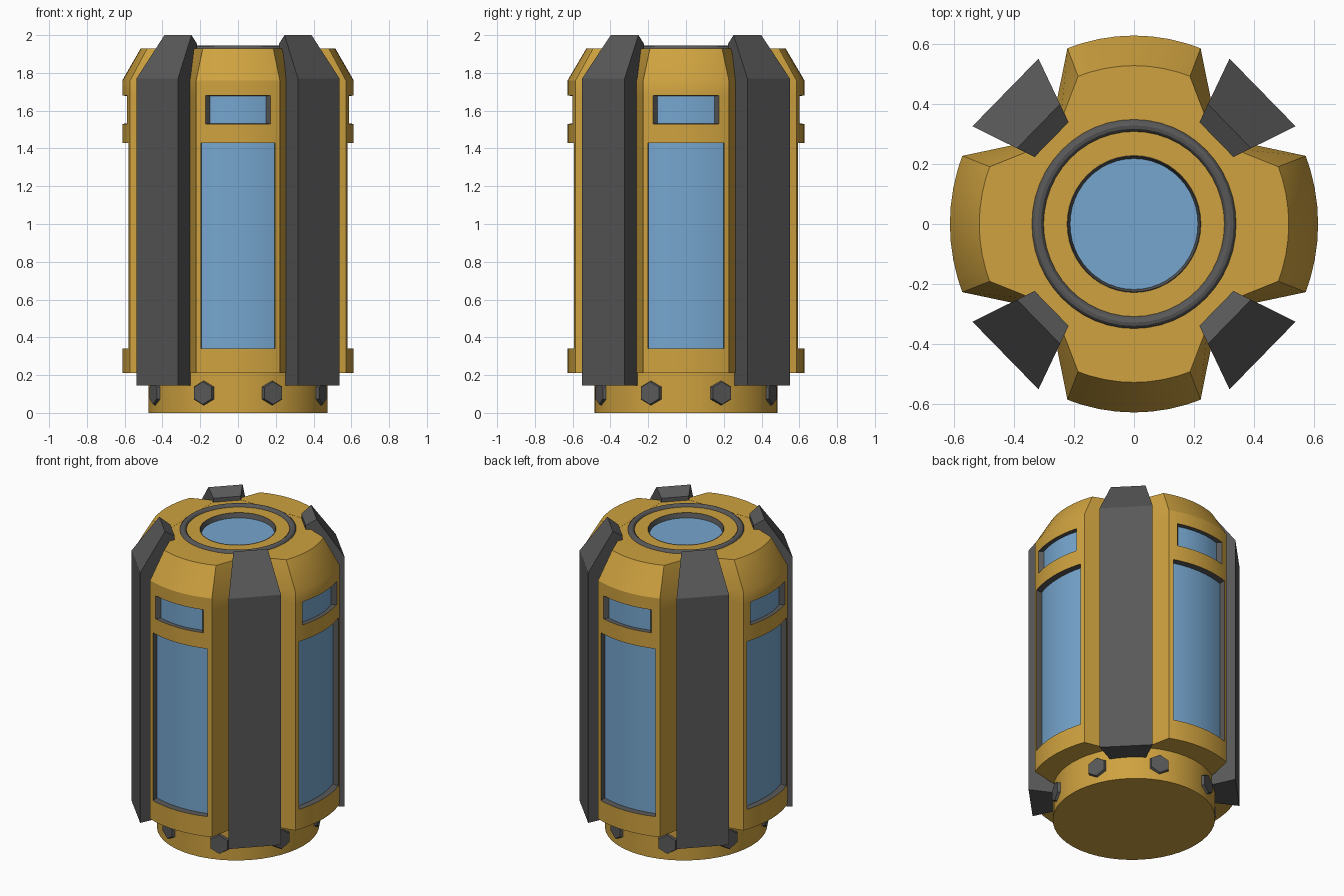
import bpy, bmesh
from math import sin, cos, radians, pi
from mathutils import Matrix

if "Cube" in bpy.data.objects:
    bpy.data.objects.remove(bpy.data.objects["Cube"])

SQUASH = Matrix.Diagonal((0.977, 1, 1, 1))  # the plan is very slightly oval


def material(name, col):
    m = bpy.data.materials.new(name)
    m.diffuse_color = (*col, 1)
    m.use_nodes = True
    m.node_tree.nodes["Principled BSDF"].inputs["Base Color"].default_value = m.diffuse_color
    return m


GOLD = material("gold_paint", (0.62, 0.36, 0.05))
GREY = material("dark_grey", (0.10, 0.10, 0.10))
BLUE = material("blue_glass", (0.18, 0.38, 0.62))


def finish(name, bm, mats, angle=0.0, smooth=30):
    """Turn a bmesh into an object, rotated about z."""
    bmesh.ops.recalc_face_normals(bm, faces=bm.faces[:])
    bm.transform(SQUASH @ Matrix.Rotation(angle, 4, 'Z'))
    me = bpy.data.meshes.new(name)
    bm.to_mesh(me)
    bm.free()
    for m in mats:
        me.materials.append(m)
    ob = bpy.data.objects.new(name, me)
    bpy.context.collection.objects.link(ob)
    bpy.ops.object.select_all(action='DESELECT')
    ob.select_set(True)
    bpy.context.view_layer.objects.active = ob
    bpy.ops.object.shade_smooth_by_angle(angle=radians(smooth))
    return ob


def lathe(name, profile, mat, n=48, closed=False):
    """Revolve an (r, z) profile about the z axis."""
    bm = bmesh.new()
    vs = [bm.verts.new((r, 0, z)) for r, z in profile]
    for a, b in zip(vs, vs[1:] + (vs[:1] if closed else [])):
        bm.edges.new((a, b))
    bmesh.ops.spin(bm, geom=bm.verts[:] + bm.edges[:], cent=(0, 0, 0),
                   axis=(0, 0, 1), angle=2 * pi, steps=n, use_duplicate=False)
    bmesh.ops.remove_doubles(bm, verts=bm.verts[:], dist=1e-4)
    return finish(name, bm, [mat])


# Central body: base drum, core and top plate with a well for the skylight
lathe("base_drum", [(0, 0), (0.485, 0), (0.485, 0.215), (0, 0.215)], GOLD)
lathe("core", [(0, 0.211), (0.47, 0.211), (0.47, 1.77), (0.42, 1.929),
               (0.228, 1.929), (0.228, 1.88)], GOLD)
lathe("skylight_rim", [(0.229, 1.928), (0.226, 1.931), (0.215, 1.89)], GREY)
lathe("skylight", [(0, 1.90), (0.22, 1.90)], BLUE)
lathe("top_ring", [(0.328 + 0.022 * cos(k * pi / 6), 1.922 + 0.022 * sin(k * pi / 6))
                   for k in range(12)], GREY, closed=True)

# Curved side panels with two recessed windows each
COLS = [-21.2, -18.7, -16.3, -11, -5.5, 0, 5.5, 11, 16.3, 18.7, 21.2]
ROWS = [0.21, 0.34, 1.43, 1.53, 1.68, 1.76, 1.93]


def side_panel(name, angle):
    bm = bmesh.new()
    rings = []
    for z in ROWS:
        top = z == ROWS[-1]
        r = 0.527 if top else 0.627
        sx, sy = (0.25, 0.34) if top else (0.265, 0.40)
        pts = [(-sx, -sy)]
        pts += [(r * sin(radians(a)), -r * cos(radians(a))) for a in COLS]
        pts += [(sx, -sy)]
        rings.append([bm.verts.new((x, y, z)) for x, y in pts])
    large, small = [], []
    n = len(rings[0])
    for i, (lo, hi) in enumerate(zip(rings, rings[1:])):
        for j in range(n):
            k = (j + 1) % n
            f = bm.faces.new((lo[j], lo[k], hi[k], hi[j]))
            if i == 1 and 2 <= j <= 9:
                large.append(f)
            if i == 3 and 3 <= j <= 8:
                small.append(f)
    bm.faces.new(rings[0][::-1])
    bm.faces.new(rings[-1])
    bmesh.ops.recalc_face_normals(bm, faces=bm.faces[:])
    for faces, depth, taper in ((large, 0.04, 1.0), (small, 0.025, 0.87)):
        rim = bmesh.ops.inset_region(bm, faces=faces, thickness=0.002,
                                     use_even_offset=True, use_boundary=True)["faces"]
        for f in rim:
            f.material_index = 1
        for f in faces:
            f.material_index = 2
        for v in {v for f in faces for v in f.verts}:
            v.co.x *= taper
            v.co.y += depth
    finish(name, bm, [GOLD, GREY, BLUE], angle)


# Diagonal ribs: a wedge in plan, widening outwards
RIB = [(0.46, 0.145), (0.619, 0.145), (0.619, 1.77), (0.46, 2.0),
       (0.397, 1.955), (0.397, 1.90), (0.455, 1.75)]


def rib(name, angle):
    bm = bmesh.new()
    sides = []
    for s in (-1, 1):
        sides.append([bm.verts.new((s * (0.159 - 0.347 * (0.619 - d)), -d, z))
                      for d, z in RIB])
    a, b = sides
    bm.faces.new(a)
    bm.faces.new(b[::-1])
    for i in range(len(RIB)):
        k = (i + 1) % len(RIB)
        bm.faces.new((a[i], b[i], b[k], a[k]))
    finish(name, bm, [GREY], angle, 15)


# Hexagonal bolts round the base
def bolt(name, angle):
    bm = bmesh.new()
    bmesh.ops.create_cone(bm, cap_ends=True, segments=6, radius1=0.076,
                          radius2=0.06, depth=0.04)
    bm.transform(Matrix.Translation((0, -0.478, 0.105)) @ Matrix.Rotation(pi / 2, 4, 'X'))
    # keep a point of the hexagon upwards
    tops = max(v.co.z for v in bm.verts) - 0.105
    if tops < 0.07:
        bm.transform(Matrix.Translation((0, 0, 0.105)) @ Matrix.Rotation(pi / 6, 4, 'Y')
                     @ Matrix.Translation((0, 0, -0.105)))
    finish(name, bm, [GREY], angle, 15)


for q, side in enumerate(("front", "right", "back", "left")):
    side_panel("panel_" + side, q * pi / 2)
    rib("rib_" + side, q * pi / 2 + pi / 4)
for q in range(8):
    bolt(f"base_bolt_{q + 1}", (q + 0.5) * pi / 4)
